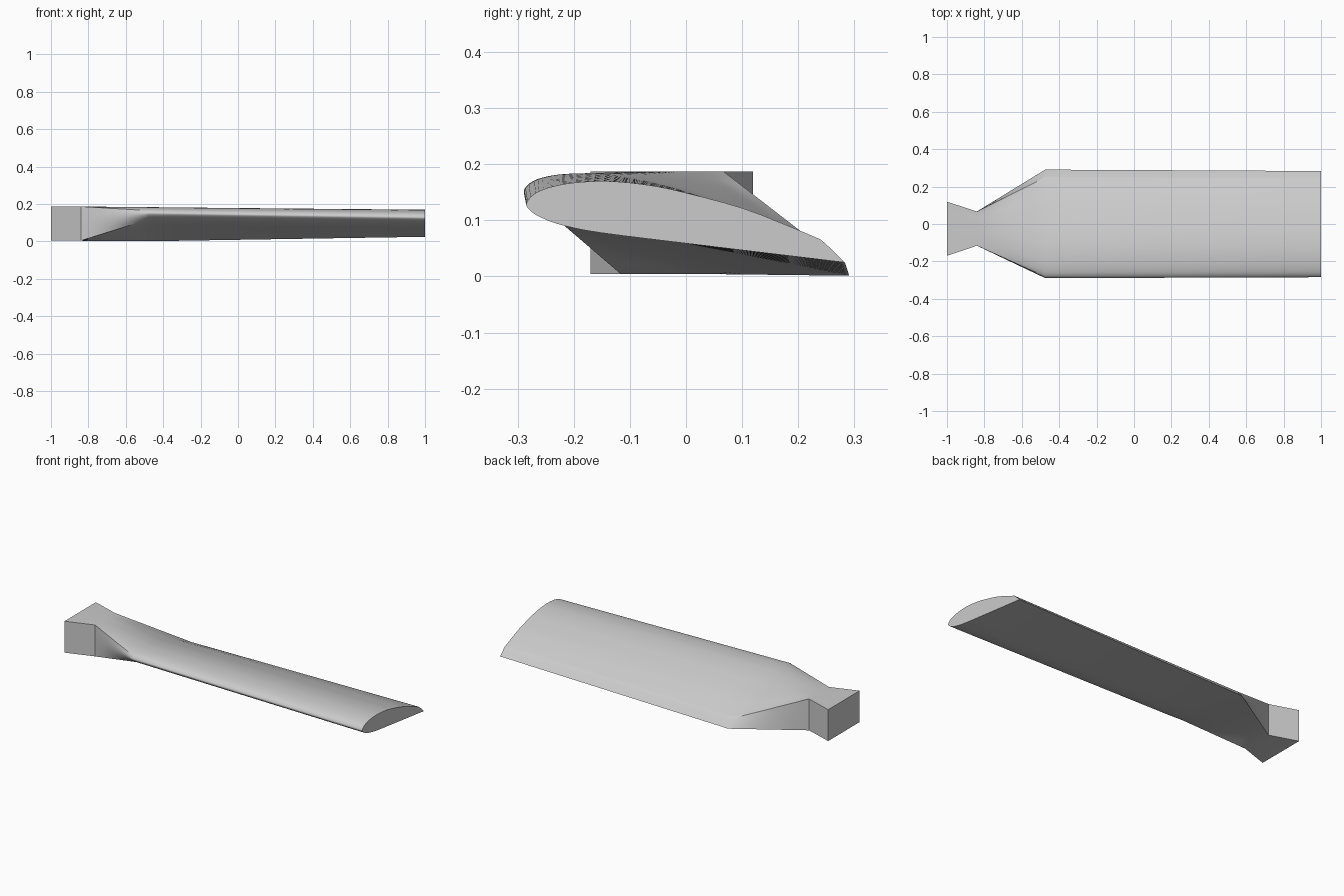
import bpy
import bmesh
import math
from mathutils import Vector

cube = bpy.data.objects.get("Cube")
if cube:
    bpy.data.objects.remove(cube, do_unlink=True)

# Tip aerofoil as (y, z), in four runs that each grow from one side of the root block
nose = [(-0.245, 0.099), (-0.268, 0.11), (-0.282, 0.122), (-0.284, 0.131), (-0.277, 0.142)]
upper = [(-0.277, 0.142), (-0.262, 0.152), (-0.235, 0.161), (-0.2, 0.167), (-0.15, 0.17),
         (-0.1, 0.167), (-0.05, 0.16), (0, 0.149), (0.1, 0.122), (0.19, 0.087), (0.24, 0.066)]
trailing = [(0.24, 0.066), (0.262, 0.046), (0.283, 0.025)]
lower = [(0.283, 0.025), (0, 0.059), (-0.153, 0.078), (-0.215, 0.09), (-0.245, 0.099)]
RUNS = [nose, upper, trailing, lower]
PIVOT_Z = 0.058


def refine(run, steps=3):
    """Smooth curve through the points of one run."""
    pts = [Vector(p) for p in run]
    ext = [2 * pts[0] - pts[1]] + pts + [2 * pts[-1] - pts[-2]]
    out = []
    for a, b, c, d in zip(ext, ext[1:], ext[2:], ext[3:]):
        for i in range(steps):
            t = i / steps
            out.append(0.5 * (2 * b + (c - a) * t + (2 * a - 5 * b + 4 * c - d) * t * t
                              + (3 * b - a - 3 * c + d) * t ** 3))
    return out


FINE = [refine(run) for run in RUNS]


def aerofoil(root):
    """Blade section; root = 1 gives the widest, most twisted one."""
    angle = 0.081 * root
    section = []
    for p in sum(FINE, []):
        y, z = p.x * (1 + 0.04 * root), p.y - PIVOT_Z
        section.append(Vector((y * math.cos(angle) + z * math.sin(angle),
                               z * math.cos(angle) - y * math.sin(angle) + PIVOT_Z)))
    return section


def block(front, back, low=0.004, high=0.187):
    """Rectangular section with as many points as the aerofoil."""
    corners = [Vector(c) for c in ((front, low), (front, high), (back, high), (back, low))]
    section = []
    for i, run in enumerate(FINE):
        start, end = corners[i], corners[(i + 1) % 4]
        section += [start.lerp(end, k / len(run)) for k in range(len(run))]
    return section


# Stations along the span: flared root block, neck, transition, blade
neck, blade_root = block(-0.116, 0.067), aerofoil(1)
stations = [(-1.0, block(-0.17, 0.119)), (-0.84, neck)]
for i in range(1, 7):
    t = i / 6
    stations.append((-0.84 + 0.365 * t, [a.lerp(b, t) for a, b in zip(neck, blade_root)]))
for i in range(1, 11):
    t = i / 10
    stations.append((-0.475 + 1.475 * t, aerofoil(1 - t)))

# Skin the stations and cap both ends
bm = bmesh.new()
rings = [[bm.verts.new((x, p.x, p.y)) for p in section] for x, section in stations]
count = len(rings[0])
for r0, r1 in zip(rings, rings[1:]):
    for i in range(count):
        j = (i + 1) % count
        bm.faces.new((r0[i], r0[j], r1[j], r1[i]))
bm.faces.new(rings[0])
bm.faces.new(rings[-1])
bmesh.ops.recalc_face_normals(bm, faces=bm.faces[:])
mesh = bpy.data.meshes.new("turbine_blade")
bm.to_mesh(mesh)
bm.free()

blade = bpy.data.objects.new("turbine_blade", mesh)
bpy.context.collection.objects.link(blade)

# Plain grey metal
grey = bpy.data.materials.new("light_grey")
grey.use_nodes = True
colour = (0.6, 0.6, 0.6, 1)
grey.diffuse_color = colour
grey.node_tree.nodes["Principled BSDF"].inputs["Base Color"].default_value = colour
mesh.materials.append(grey)

bpy.ops.object.select_all(action="DESELECT")
blade.select_set(True)
bpy.context.view_layer.objects.active = blade
bpy.ops.object.shade_smooth_by_angle(angle=math.radians(30))
